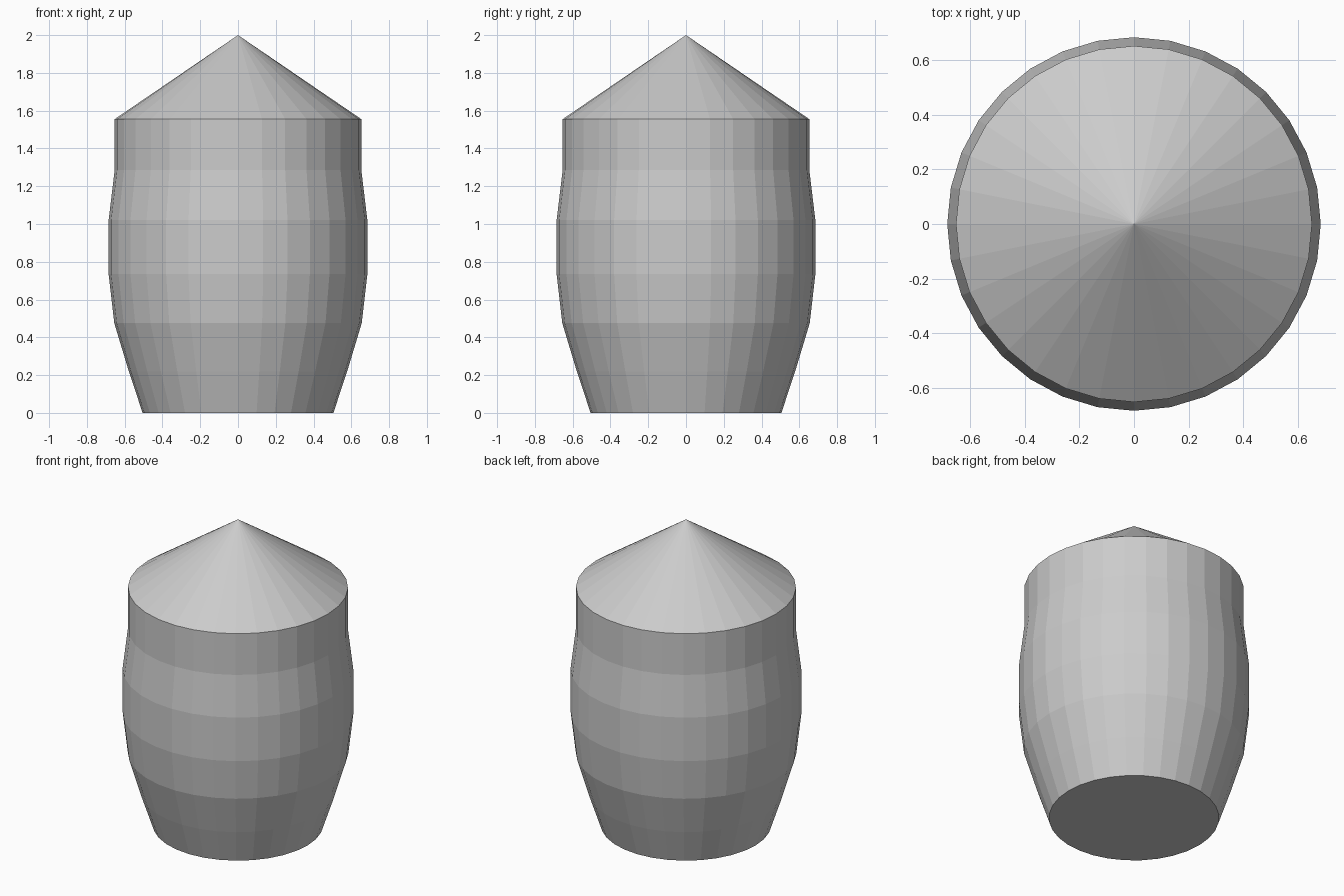
import bpy, bmesh, math

if "Cube" in bpy.data.objects:
    bpy.data.objects.remove(bpy.data.objects["Cube"])

SIDES = 32


def lathe(name, profile, cap_bottom=False):
    """Revolve (radius, height) points around z; radius 0 makes a tip."""
    bm = bmesh.new()
    rings = []
    for r, z in profile:
        count = SIDES if r > 0 else 1
        rings.append([bm.verts.new((r * math.cos(2 * math.pi * i / SIDES),
                                    r * math.sin(2 * math.pi * i / SIDES), z))
                      for i in range(count)])
    for low, high in zip(rings, rings[1:]):
        for i in range(SIDES):
            j = (i + 1) % SIDES
            if len(high) == 1:
                bm.faces.new((low[i], low[j], high[0]))
            else:
                bm.faces.new((low[i], low[j], high[j], high[i]))
    if cap_bottom:
        bm.faces.new(rings[0][::-1])
    mesh = bpy.data.meshes.new(name)
    bm.to_mesh(mesh)
    bm.free()
    obj = bpy.data.objects.new(name, mesh)
    bpy.context.collection.objects.link(obj)
    return obj


# Bulging barrel body with a flat closed base
lathe("barrel_body", [(0.505, 0), (0.578, 0.22), (0.655, 0.475), (0.685, 0.735),
                      (0.685, 1.02), (0.653, 1.285), (0.653, 1.555)], cap_bottom=True)

# Pointed conical roof
lathe("cone_roof", [(0.653, 1.555), (0, 2.0)])
